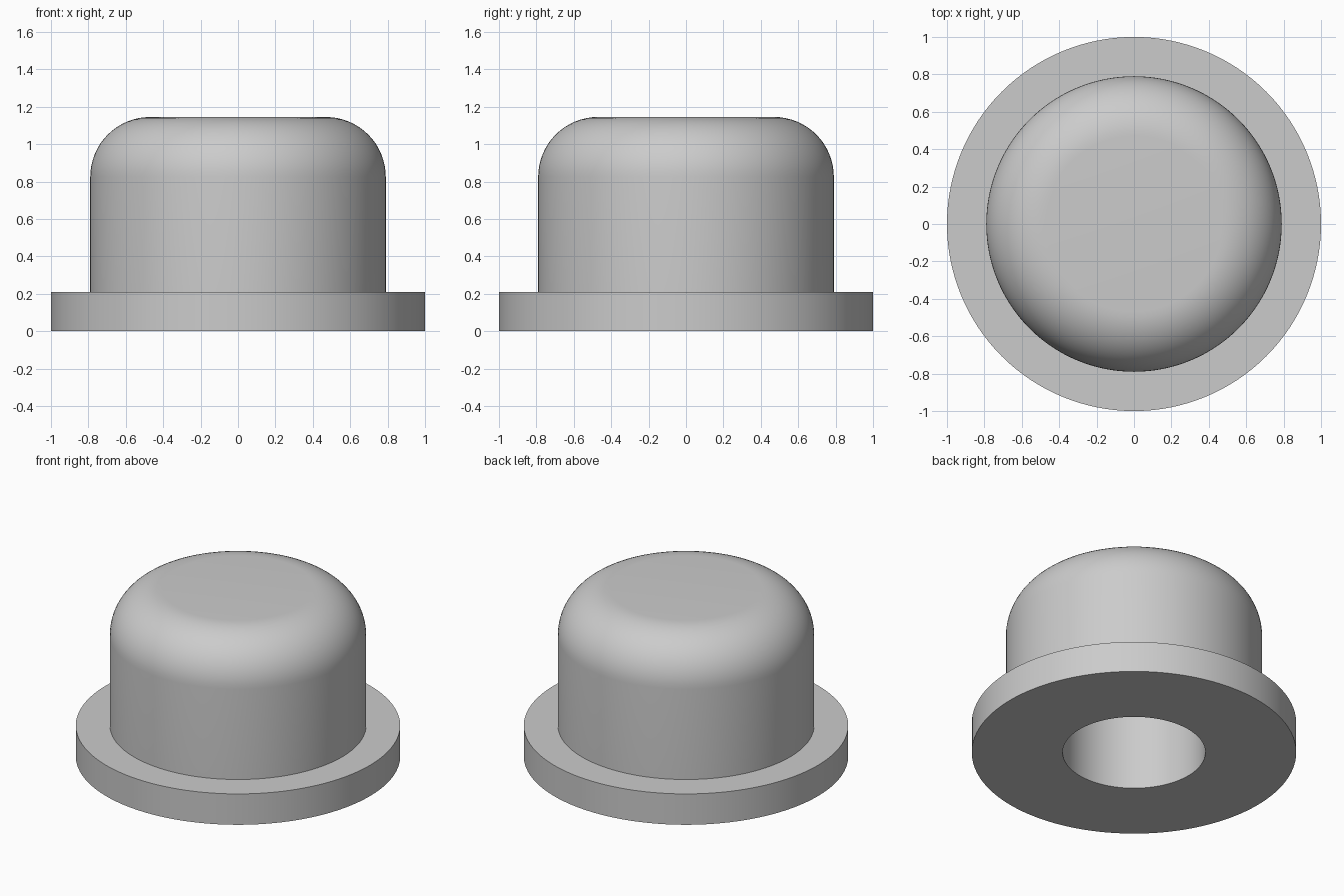
import bpy, bmesh
from math import sin, cos, pi, radians
from mathutils import Vector

cube = bpy.data.objects.get("Cube")
if cube:
    bpy.data.objects.remove(cube, do_unlink=True)

SEGMENTS = 128
FLANGE_R, FLANGE_H = 1.0, 0.21
BODY_R, TOP_Z, FILLET = 0.79, 1.145, 0.32
BORE_R, BORE_DEPTH = 0.44, 0.84

# Plain grey material
grey = bpy.data.materials.new("plain_grey")
grey.use_nodes = True
colour = (0.6, 0.6, 0.6, 1)
grey.diffuse_color = colour
grey.node_tree.nodes["Principled BSDF"].inputs["Base Color"].default_value = colour


def lathe(name, profile, material):
    """Revolve a list of (radius, height) points about the z axis."""
    bm = bmesh.new()
    verts = [bm.verts.new((r, 0, z)) for r, z in profile]
    edges = [bm.edges.new(pair) for pair in zip(verts, verts[1:])]
    bmesh.ops.spin(bm, geom=verts + edges, cent=Vector(), axis=Vector((0, 0, 1)),
                   angle=2 * pi, steps=SEGMENTS, use_merge=False)
    bmesh.ops.remove_doubles(bm, verts=bm.verts, dist=0.0005)
    bmesh.ops.recalc_face_normals(bm, faces=bm.faces)
    mesh = bpy.data.meshes.new(name)
    bm.to_mesh(mesh)
    bm.free()
    mesh.materials.append(material)
    obj = bpy.data.objects.new(name, mesh)
    bpy.context.collection.objects.link(obj)
    bpy.ops.object.select_all(action="DESELECT")
    obj.select_set(True)
    bpy.context.view_layer.objects.active = obj
    bpy.ops.object.shade_smooth_by_angle(angle=radians(30))
    return obj


# Rounded shoulder between the body wall and the flat top
STEPS = 16
shoulder = [(BODY_R - FILLET + FILLET * cos(a), TOP_Z - FILLET + FILLET * sin(a))
            for a in (i * pi / 2 / STEPS for i in range(STEPS + 1))]

# Flanged cap with a blind bore in its underside
profile = [(0, BORE_DEPTH), (BORE_R, BORE_DEPTH), (BORE_R, 0),
           (FLANGE_R, 0), (FLANGE_R, FLANGE_H), (BODY_R, FLANGE_H),
           *shoulder, (0, TOP_Z)]
lathe("flanged_cap", profile, grey)
